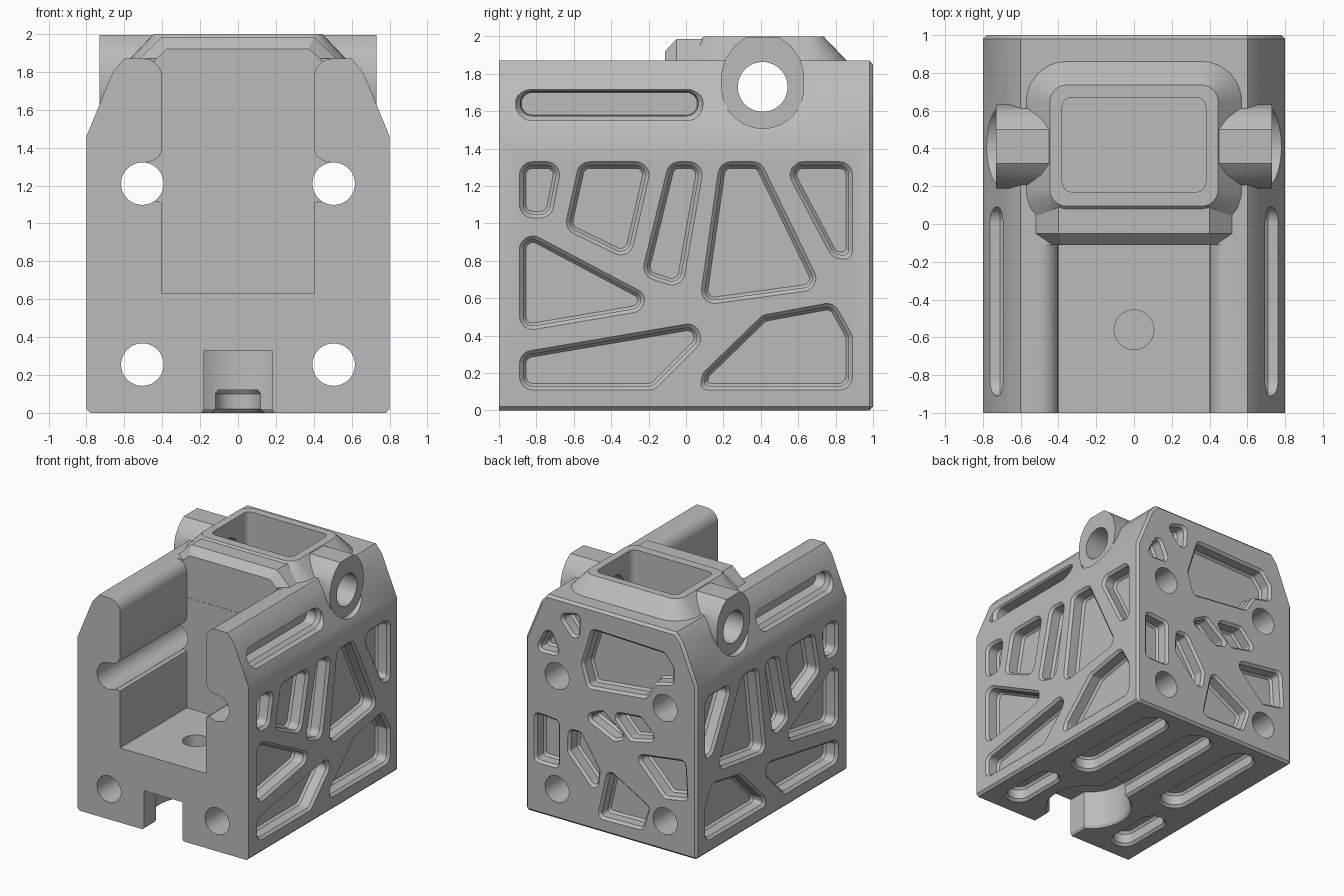
import bpy, bmesh, math
from mathutils import Vector

cube = bpy.data.objects.get("Cube")
if cube:
    bpy.data.objects.remove(cube)

grey = bpy.data.materials.new("machined grey")
grey.use_nodes = True
COLOUR = (0.5, 0.5, 0.5, 1)
grey.diffuse_color = COLOUR
grey.node_tree.nodes["Principled BSDF"].inputs["Base Color"].default_value = COLOUR


def outline(points, inset=0, radius=0, steps=6):
    """Inset a polygon and round its corners."""
    pts = [Vector(p) for p in points]
    n = len(pts)
    if sum(pts[i - 1].cross(pts[i]) for i in range(n)) < 0:
        pts.reverse()
    normals = []
    for i in range(n):
        e = (pts[(i + 1) % n] - pts[i]).normalized()
        normals.append(Vector((-e.y, e.x)))
    pts = [p + (normals[i - 1] + normals[i]) * inset / (1 + normals[i - 1].dot(normals[i]))
           for i, p in enumerate(pts)]
    if radius <= 0:
        return pts
    result = []
    for i, p in enumerate(pts):
        a, b = pts[i - 1] - p, pts[(i + 1) % n] - p
        half = a.angle(b) / 2
        t = min(radius / math.tan(half), 0.47 * a.length, 0.47 * b.length)
        r = t * math.tan(half)
        a.normalize()
        b.normalize()
        centre = p + (a + b).normalized() * r / math.sin(half)
        v0, v1 = p + a * t - centre, p + b * t - centre
        for k in range(steps + 1):
            result.append(centre + v0.lerp(v1, k / steps).normalized() * r)
    return result


def circle(u, v, r, n=48):
    return [(u + r * math.cos(math.tau * i / n), v + r * math.sin(math.tau * i / n)) for i in range(n)]


def solid(name, points, layers, frame, radius=0):
    """Stack copies of an outline at (depth, inset) layers and skin them."""
    bm = bmesh.new()
    rings = []
    for depth, inset in layers:
        r = max(0.015, radius - inset) if radius else 0
        rings.append([bm.verts.new(frame(p.x, p.y, depth)) for p in outline(points, inset, r)])
    n = len(rings[0])
    for low, high in zip(rings, rings[1:]):
        for i in range(n):
            j = (i + 1) % n
            bm.faces.new((low[i], low[j], high[j], high[i]))
    bm.faces.new(rings[0])
    bm.faces.new(rings[-1])
    bmesh.ops.recalc_face_normals(bm, faces=bm.faces)
    mesh = bpy.data.meshes.new(name)
    bm.to_mesh(mesh)
    bm.free()
    mesh.materials.append(grey)
    obj = bpy.data.objects.new(name, mesh)
    bpy.context.collection.objects.link(obj)
    return obj


def combine(tool, operation="DIFFERENCE"):
    """Apply a part to the block, then discard the tool."""
    tool.hide_render = True
    bpy.context.view_layer.objects.active = block
    mod = block.modifiers.new(tool.name, "BOOLEAN")
    mod.operation, mod.solver, mod.object = operation, "EXACT", tool
    bpy.ops.object.modifier_apply(modifier=mod.name)
    bpy.data.objects.remove(tool)


def mirror(half):
    return half + [(-u, v) for u, v in reversed(half)]


# Frames: depth runs inward from each face
def along_y(u, v, d): return (u, d, v)
def along_x(u, v, d): return (d, u, v)
def along_z(u, v, d): return (u, v, d)
def back(u, v, d): return (u, 1 - d, v)
def left_side(u, v, d): return (0.8 - d, u, v)
def right_side(u, v, d): return (d - 0.8, u, v)


SIDES = (left_side, right_side)
POCKET = [(-0.01, -0.01), (0.02, 0.02), (0.1, 0.02), (0.12, 0.035)]

# Main block
block = solid("mount_block",
              mirror([(0.78, 0), (0.8, 0.02), (0.8, 1.46), (0.66, 1.8), (0.6, 1.87)]),
              [(-1, 0), (0.98, 0), (1, 0.02)], along_y)
block.select_set(True)

# Open channel with rounded lips
lip = [(0.5 - 0.1 * math.cos(a), 1.77 + 0.1 * math.sin(a))
       for a in [math.radians(15 * i) for i in range(7)]]
combine(solid("channel", mirror([(0.4, 0.63)] + lip + [(0.5, 2.1)]), [(-1.1, 0), (-0.11, 0)], along_y))

# Flat seats for the lugs, then the lug bar itself
LUG_Y, LUG_Z = 0.41, 1.73
lug = [(LUG_Y + 0.222 * math.cos(a), LUG_Z + 0.222 * math.sin(a))
       for a in [math.pi + math.pi * i / 20 for i in range(21)]]
lug += [(LUG_Y + s * w, z) for s, w, z in
        [(1, 0.222, 1.8), (1, 0.2, 1.88), (1, 0.15, 1.95), (1, 0.09, 1.995),
         (-1, 0.09, 1.995), (-1, 0.15, 1.95), (-1, 0.2, 1.88), (-1, 0.222, 1.8)]]
for s in (1, -1):
    combine(solid("lug_seat", lug, [(s * 0.73, 0), (s * 0.95, 0)], along_x))
combine(solid("lug_bar", lug, [(-0.73, 0), (0.73, 0)], along_x), "UNION")

# Raised collar and its front hood
combine(solid("collar", [(-0.57, -0.03), (0.57, -0.03), (0.57, 0.86), (-0.57, 0.86)],
              [(1.6, 0), (1.87, 0), (2, 0.125)], along_z, 0.21), "UNION")
combine(solid("hood", mirror([(0.52, 1.5), (0.52, 1.87), (0.4, 1.985)]),
              [(0.1, 0), (-0.05, 0), (-0.112, 0.063)], along_y), "UNION")

# Rectangular well and cross hole through the lugs
combine(solid("well", [(-0.38, 0.17), (0.38, 0.17), (0.38, 0.67), (-0.38, 0.67)],
              [(0.63, 0), (2.1, 0)], along_z, 0.05))
combine(solid("cross_hole", circle(LUG_Y, LUG_Z, 0.133), [(-1, 0), (1, 0)], along_x))

# Four long bolt holes, the upper pair opening into the channel
for s in (1, -1):
    for z in (0.255, 1.21):
        combine(solid("bolt_hole", circle(s * 0.505, z, 0.112), [(-1.1, 0), (1.1, 0)], along_y))
    neck = [(0.35, 1.4), (0.4, 1.39), (0.415, 1.355), (0.45, 1.33), (0.5, 1.32),
            (0.5, 1.1), (0.43, 1.12), (0.405, 1.11), (0.4, 1.09), (0.35, 1.09)]
    combine(solid("groove", [(s * u, v) for u, v in neck], [(-1.1, 0), (-0.11, 0)], along_y))

# Side lightening pockets
side_pockets = [
    [(-0.89, 1.33), (-0.66, 1.33), (-0.72, 1.03), (-0.89, 1.03)],
    [(-0.57, 1.33), (-0.18, 1.33), (-0.3, 0.8), (-0.65, 0.97)],
    [(-0.09, 1.33), (0.1, 1.33), (-0.02, 0.65), (-0.24, 0.72)],
    [(0.18, 1.33), (0.4, 1.33), (0.73, 0.65), (0.07, 0.56)],
    [(0.51, 1.33), (0.89, 1.33), (0.89, 0.8), (0.78, 0.82)],
    [(-0.89, 0.98), (-0.21, 0.62), (-0.24, 0.53), (-0.89, 0.42)],
    [(-0.89, 0.31), (0.05, 0.47), (0.09, 0.37), (-0.17, 0.11), (-0.89, 0.11)],
    [(0.41, 0.51), (0.79, 0.58), (0.89, 0.4), (0.89, 0.11), (0.07, 0.11), (0.09, 0.2)]]
slot = [(-0.91, 1.55), (0.09, 1.55), (0.09, 1.73), (-0.91, 1.73)]
for frame in SIDES:
    for shape in side_pockets:
        combine(solid("side_pocket", shape, POCKET, frame, 0.07))
    combine(solid("side_slot", slot, [(-0.05, 0), (0.09, 0), (0.12, 0.025), (0.2, 0.03)], frame, 0.088))

# Back lightening pockets
back_pockets = [
    [(0.72, 1.37), (0.46, 1.38), (0.58, 1.64)],
    [(0.51, 1.74), (0.28, 1.8), (0.3, 1.5)],
    [(0.18, 1.7), (-0.5, 1.68), (-0.59, 1.57), (-0.59, 1.42), (-0.42, 1.38), (-0.33, 1.24),
     (0.22, 1.18), (0.28, 1.38)],
    [(0.72, 0.86), (0.48, 0.84), (0.48, 0.43), (0.72, 0.43)],
    [(0.4, 0.8), (0.28, 0.8), (0.1, 0.52), (0.13, 0.3), (0.41, 0.6)],
    [(0.28, 0.94), (0.08, 1.04), (-0.16, 0.85), (-0.03, 0.8)],
    [(0.02, 1.05), (-0.28, 1.08), (-0.45, 0.9), (-0.18, 0.84)],
    [(-0.2, 0.75), (-0.7, 0.82), (-0.72, 0.48), (-0.5, 0.44)],
    [(0.03, 0.56), (-0.37, 0.33), (-0.3, 0.12), (0.13, 0.11)]]
for shape in back_pockets:
    combine(solid("back_pocket", shape, POCKET, back, 0.05))

# Underside: round recess with front slot, and ribs
combine(solid("recess", circle(0, -0.56, 0.33), [(-0.01, -0.02), (0.02, 0), (0.33, 0)], along_z))
combine(solid("recess_mouth", [(-0.18, -1.1), (0.18, -1.1), (0.18, -0.56), (-0.18, -0.56)],
              [(-0.01, -0.02), (0.02, 0), (0.329, 0)], along_z))
combine(solid("floor_hole", circle(0, -0.56, 0.105), [(0.36, 0), (0.7, 0)], along_z))
for x, start, end, w in [(0, -0.4, 0.89, 0.14), (0.45, -0.16, 0.89, 0.13), (-0.45, -0.16, 0.89, 0.13),
                         (0.55, -0.88, -0.32, 0.11), (-0.55, -0.88, -0.32, 0.11)]:
    combine(solid("underside_slot", [(x - w, start), (x + w, start), (x + w, end), (x - w, end)],
                  POCKET, along_z, w - 0.005))

# Smooth the rounded walls and keep edges crisp
bpy.ops.object.select_all(action="DESELECT")
block.select_set(True)
bpy.context.view_layer.objects.active = block
bpy.ops.object.shade_smooth_by_angle(angle=math.radians(25))
